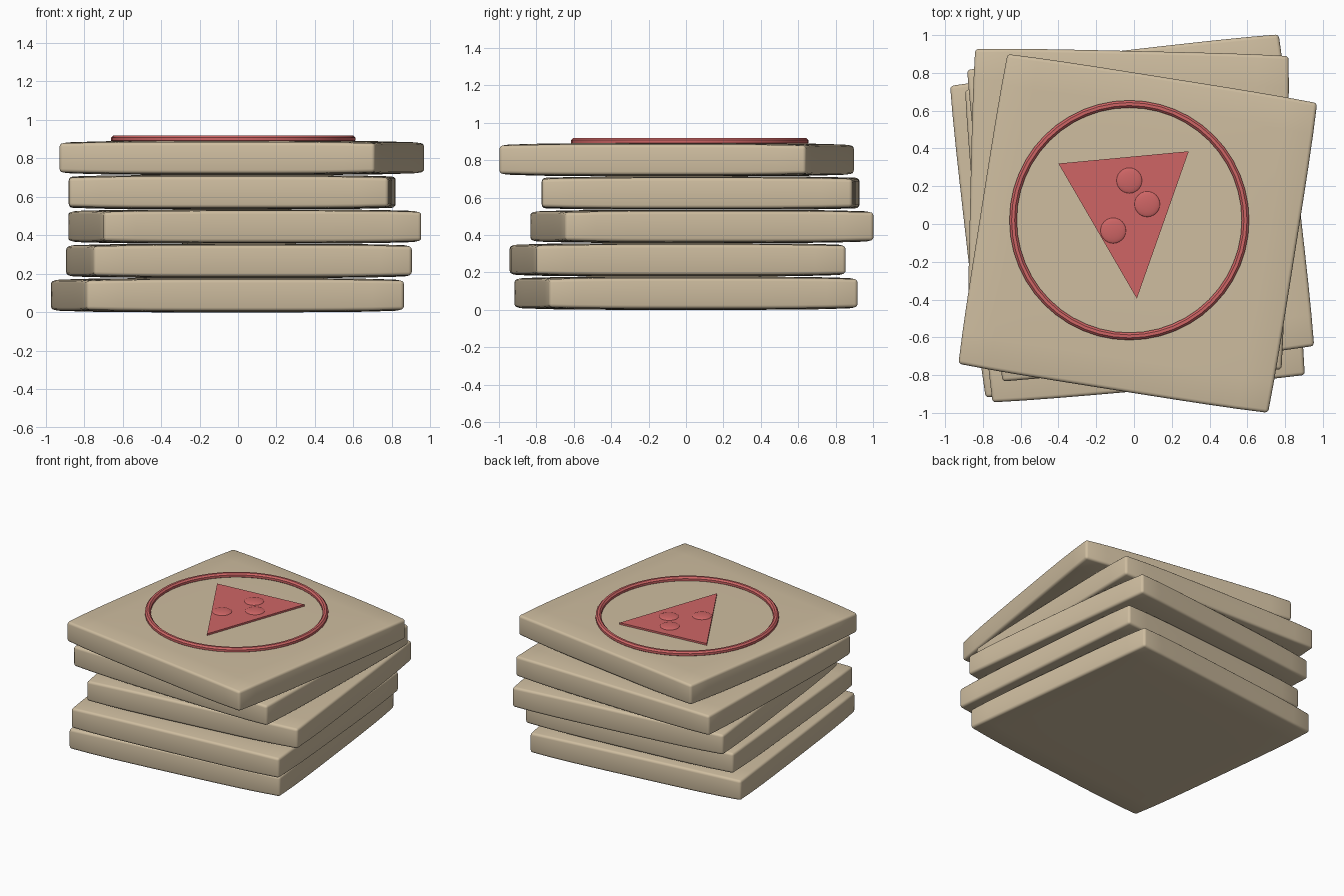
import bpy, bmesh
from math import radians, cos, sin, pi

default = bpy.data.objects.get("Cube")
if default:
    bpy.data.objects.remove(default, do_unlink=True)


def make_material(name, rgb):
    mat = bpy.data.materials.new(name)
    mat.use_nodes = True
    mat.diffuse_color = (*rgb, 1)
    mat.node_tree.nodes["Principled BSDF"].inputs["Base Color"].default_value = (*rgb, 1)
    return mat


cardboard = make_material("cardboard tan", (0.62, 0.51, 0.35))
print_red = make_material("printed red", (0.62, 0.13, 0.13))


def add_object(name, bm, mat, smooth_angle=None):
    bmesh.ops.recalc_face_normals(bm, faces=bm.faces)
    mesh = bpy.data.meshes.new(name)
    bm.to_mesh(mesh)
    bm.free()
    mesh.materials.append(mat)
    obj = bpy.data.objects.new(name, mesh)
    bpy.context.collection.objects.link(obj)
    if smooth_angle:
        bpy.ops.object.select_all(action="DESELECT")
        obj.select_set(True)
        bpy.context.view_layer.objects.active = obj
        bpy.ops.object.shade_smooth_by_angle(angle=radians(smooth_angle))
    return obj


HALF = 0.83       # half the box width
CORNER = 0.075    # half the box height at its corners
STEP = 0.1785     # height from one box to the next


def add_box(name, x, y, z, turn):
    """Slightly swollen square box with softened edges."""
    bm = bmesh.new()
    bmesh.ops.create_cube(bm, size=2)
    flat = [e for e in bm.edges if abs(e.verts[0].co.z - e.verts[1].co.z) < 0.1]
    bmesh.ops.subdivide_edges(bm, edges=flat, cuts=9, use_grid_fill=True)
    for v in bm.verts:
        u, w, side = v.co
        bulge_u, bulge_w = 1 - u ** 4, 1 - w ** 4
        v.co = (u * (HALF + 0.008 * bulge_w),
                w * (HALF + 0.008 * bulge_u),
                side * (CORNER + 0.007 * (bulge_u + bulge_w)))
    rim = [e for e in bm.edges if e.calc_face_angle(0) > radians(50)]
    bmesh.ops.bevel(bm, geom=rim, offset=0.018, segments=3, profile=0.5,
                    affect="EDGES")
    box = add_object(name, bm, cardboard, 60)
    box.location = (x, y, z)
    box.rotation_euler.z = radians(turn)


# Stack of boxes, bottom to top: x, y, turn
stack = [(-0.055, 0.0, 6.5), (0.005, -0.045, 5), (0.035, 0.085, 6.5),
         (-0.03, 0.078, -1.3), (0.02, -0.05, -9)]
for i, (x, y, turn) in enumerate(stack):
    add_box(f"box_{i + 1}", x, y, 0.089 + STEP * i, turn)

TOP = 0.892

# Raised ring on the lid, an octagonal tube
bm = bmesh.new()
profile = [bm.verts.new((0.615 + 0.021 * cos(a), 0, 0.021 * sin(a)))
           for a in [(k + 0.5) * pi / 4 for k in range(8)]]
loop = [bm.edges.new((profile[k - 1], profile[k])) for k in range(8)]
bmesh.ops.spin(bm, geom=profile + loop, cent=(0, 0, 0), axis=(0, 0, 1),
               angle=2 * pi, steps=48, use_merge=True)
bmesh.ops.remove_doubles(bm, verts=bm.verts, dist=0.0005)
ring = add_object("lid_ring", bm, print_red, 30)
ring.location = (-0.025, 0.02, TOP + 0.008)

# Triangular slice
bm = bmesh.new()
corners = [(-0.40, 0.32), (0.015, -0.395), (0.29, 0.385)]
face = bm.faces.new([bm.verts.new((x, y, TOP - 0.012)) for x, y in corners])
top = bmesh.ops.extrude_face_region(bm, geom=[face])["geom"]
bmesh.ops.translate(bm, vec=(0, 0, 0.025),
                    verts=[g for g in top if isinstance(g, bmesh.types.BMVert)])
add_object("slice", bm, print_red)

# Shallow round toppings
for i, (x, y) in enumerate([(-0.025, 0.23), (0.07, 0.105), (-0.11, -0.035)]):
    bm = bmesh.new()
    bmesh.ops.create_uvsphere(bm, u_segments=24, v_segments=12, radius=0.068)
    topping = add_object(f"topping_{i + 1}", bm, print_red, 60)
    topping.location = (x, y, TOP + 0.012)
    topping.scale.z = 0.2
